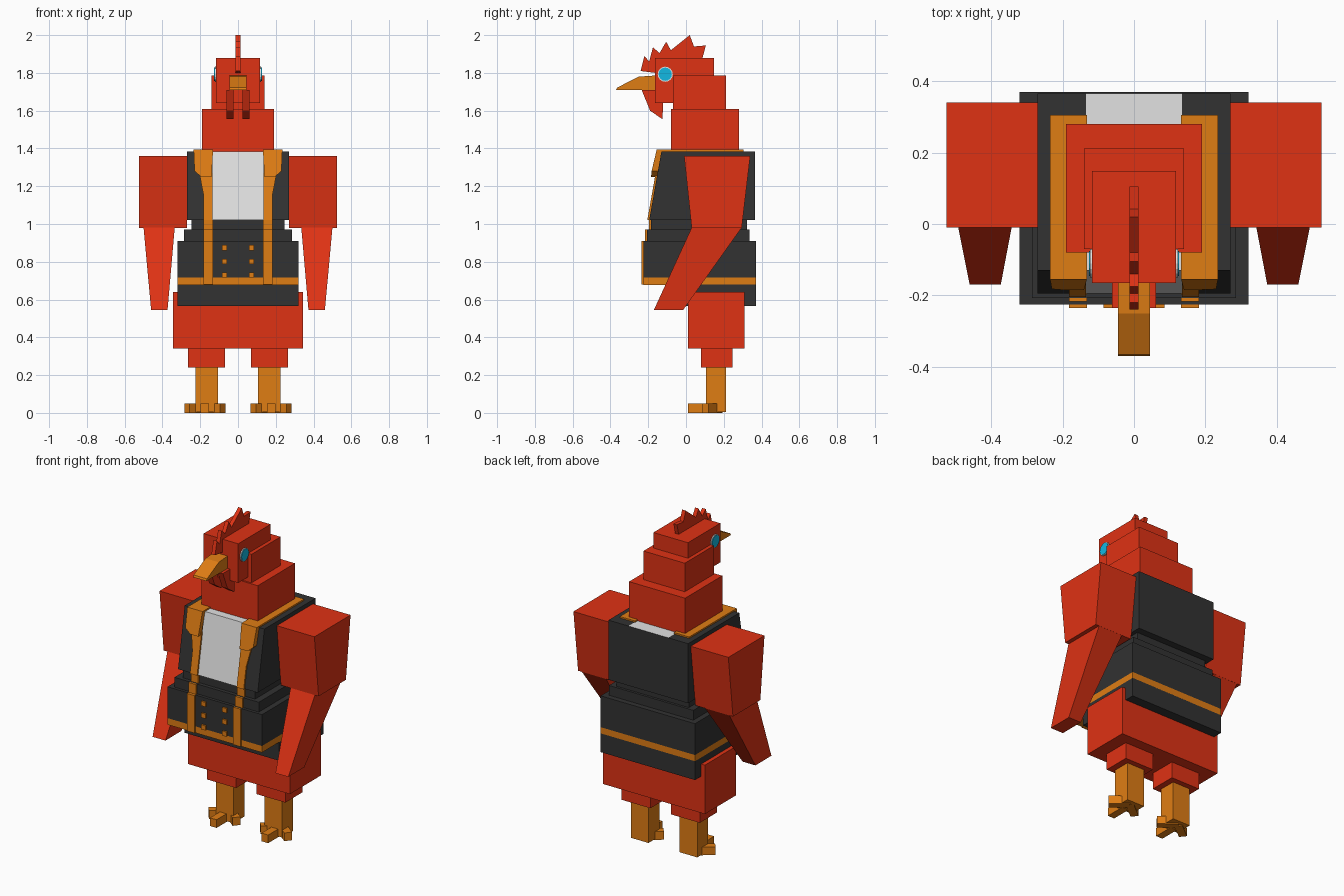
import bpy, bmesh, math
from mathutils import Matrix

cube = bpy.data.objects.get("Cube")
if cube:
    bpy.data.objects.remove(cube, do_unlink=True)


def material(name, rgb):
    m = bpy.data.materials.new(name)
    m.use_nodes = True
    m.diffuse_color = (*rgb, 1)
    m.node_tree.nodes["Principled BSDF"].inputs["Base Color"].default_value = (*rgb, 1)
    return m


RED = material("feather red", (0.74, 0.032, 0.007))
GOLD = material("gold", (0.74, 0.205, 0.007))
BLACK = material("coat black", (0.032, 0.032, 0.032))
WHITE = material("shirt white", (0.76, 0.76, 0.76))
CYAN = material("eye cyan", (0.006, 0.48, 0.76))


def finish(name, bm, mats, mirror=False):
    bmesh.ops.recalc_face_normals(bm, faces=bm.faces)
    me = bpy.data.meshes.new(name)
    bm.to_mesh(me)
    bm.free()
    for m in mats if isinstance(mats, list) else [mats]:
        me.materials.append(m)
    ob = bpy.data.objects.new(name, me)
    bpy.context.collection.objects.link(ob)
    if mirror:
        mod = ob.modifiers.new("mirror", 'MIRROR')
        mod.use_mirror_merge = False
    return ob


def loft(name, ring_a, ring_b, mats, mirror=False):
    """Solid between two matching outlines."""
    bm = bmesh.new()
    a = [bm.verts.new(p) for p in ring_a]
    b = [bm.verts.new(p) for p in ring_b]
    bm.faces.new(a)
    bm.faces.new(b)
    n = len(a)
    for i in range(n):
        j = (i + 1) % n
        bm.faces.new((a[i], a[j], b[j], b[i]))
    return finish(name, bm, mats, mirror)


def rect(x0, x1, y0, y1, z):
    return [(x0, y0, z), (x1, y0, z), (x1, y1, z), (x0, y1, z)]


def block(name, x, y, z, mats, mirror=False, top_x=None, top_y=None):
    """Box, optionally with a different footprint at the top."""
    return loft(name, rect(*x, *y, z[0]), rect(*(top_x or x), *(top_y or y), z[1]), mats, mirror)


def prism(name, outline, x0, x1, mats, mirror=False):
    """Side outline (y, z) extruded across x."""
    return loft(name, [(x0, y, z) for y, z in outline], [(x1, y, z) for y, z in outline], mats, mirror)


# Legs and feet
block("leg", (0.106, 0.225), (0.106, 0.212), (0.005, 0.25), GOLD, True)
block("thigh", (0.069, 0.265), (0.08, 0.245), (0.24, 0.36), RED, True)
for label, angle, length in (("inner", -52, 0.12), ("middle", 0, 0.125), ("outer", 52, 0.12)):
    bm = bmesh.new()
    bmesh.ops.create_cube(bm, size=1)
    bmesh.ops.scale(bm, vec=(0.045, length, 0.05), verts=bm.verts)
    bmesh.ops.translate(bm, vec=(0, -length / 2, 0.025), verts=bm.verts)
    bmesh.ops.rotate(bm, matrix=Matrix.Rotation(math.radians(angle), 3, 'Z'), verts=bm.verts)
    bmesh.ops.translate(bm, vec=(0.175, 0.135 if angle == 0 else 0.175, 0), verts=bm.verts)
    finish(label + "_toe", bm, GOLD, True)

# Body and coat
block("hips", (-0.345, 0.345), (0.01, 0.31), (0.34, 0.64), RED)
block("coat_tail", (-0.32, 0.32), (-0.06, 0.37), (0.565, 0.68), BLACK)
block("belt", (-0.32, 0.32), (-0.225, 0.37), (0.678, 0.718), GOLD)
block("coat_skirt", (-0.32, 0.32), (-0.225, 0.37), (0.718, 0.91), BLACK)
block("lower_waist", (-0.286, 0.286), (-0.207, 0.337), (0.91, 0.97), BLACK)
block("upper_waist", (-0.245, 0.245), (-0.185, 0.322), (0.97, 1.02), BLACK)
block("vest_side", (0.135, 0.27), (-0.195, 0.365), (1.02, 1.385), BLACK, True, top_y=(-0.13, 0.365))
shirt = block("shirt", (-0.135, 0.135), (-0.195, 0.365), (1.02, 1.385), [WHITE, BLACK], top_y=(-0.13, 0.365))
for p in shirt.data.polygons:
    if p.normal.y > 0.5 or p.normal.z < -0.5:
        p.material_index = 1

# Gold trim: collar, lapels, straps, buttons
block("collar", (0.132, 0.235), (-0.155, 0.305), (1.383, 1.394), GOLD, True)


def chest_y(z):
    return -0.195 + 0.178 * (z - 1.02)


lapel = [(0.132, -0.155, 1.394), (0.235, -0.155, 1.394), (0.23, -0.182, 1.28),
         (0.195, -0.185, 1.25), (0.14, -0.185, 1.25)]
loft("upper_lapel", lapel, [(x, chest_y(z) + 0.01, z) for x, y, z in lapel], GOLD, True)
tip = [(0.134, 1.27), (0.205, 1.27), (0.182, 1.15), (0.182, 1.02), (0.134, 1.02)]
loft("lower_lapel", [(x, chest_y(z) - 0.01, z) for x, z in tip],
     [(x, chest_y(z) + 0.005, z) for x, z in tip], GOLD, True)
for label, y, z0, z1 in (("top", -0.197, 0.97, 1.02), ("middle", -0.217, 0.91, 0.97),
                         ("bottom", -0.235, 0.68, 0.91)):
    block(label + "_strap", (0.132, 0.182), (y, y + 0.02), (z0, z1), GOLD, True)
for i in range(3):
    z = 0.73 + 0.072 * i
    block(f"button_{i + 1}", (0.057, 0.085), (-0.235, -0.22), (z - 0.014, z + 0.014), GOLD, True)

# Wings
block("upper_wing", (0.27, 0.525), (0.03, 0.295), (0.98, 1.36), RED, True, top_y=(-0.01, 0.34))
block("lower_wing", (0.373, 0.46), (-0.17, -0.015), (0.545, 0.981), RED, True,
      top_x=(0.335, 0.5), top_y=(0.03, 0.295))

# Neck and head
block("lower_neck", (-0.19, 0.19), (-0.08, 0.28), (1.38, 1.61), RED)
block("upper_neck", (-0.14, 0.14), (-0.07, 0.212), (1.61, 1.785), RED)
block("head", (-0.117, 0.117), (-0.165, 0.148), (1.64, 1.88), RED)
prism("beak", [(-0.15, 1.71), (-0.37, 1.71), (-0.365, 1.722), (-0.25, 1.78), (-0.15, 1.787)],
      -0.045, 0.045, GOLD)
prism("comb", [(-0.24, 1.81), (-0.22, 1.89), (-0.195, 1.86), (-0.175, 1.935), (-0.14, 1.905),
               (-0.105, 1.965), (-0.08, 1.92), (0.02, 2.0), (0.042, 1.94), (0.105, 1.945),
               (0.085, 1.87), (-0.16, 1.87), (-0.16, 1.8)], -0.012, 0.012, RED)
prism("wattle", [(-0.235, 1.71), (-0.19, 1.6), (-0.125, 1.555), (-0.12, 1.65), (-0.15, 1.71)],
      0.025, 0.062, RED, True)


# Eyes
def disc(name, radius, x0, x1, mat):
    ring = [(-0.11 + radius * math.cos(k * math.tau / 16), 1.793 + radius * math.sin(k * math.tau / 16))
            for k in range(16)]
    prism(name, ring, x0, x1, mat, True)


disc("eye_rim", 0.04, 0.115, 0.123, WHITE)
disc("eye_iris", 0.035, 0.118, 0.126, CYAN)
